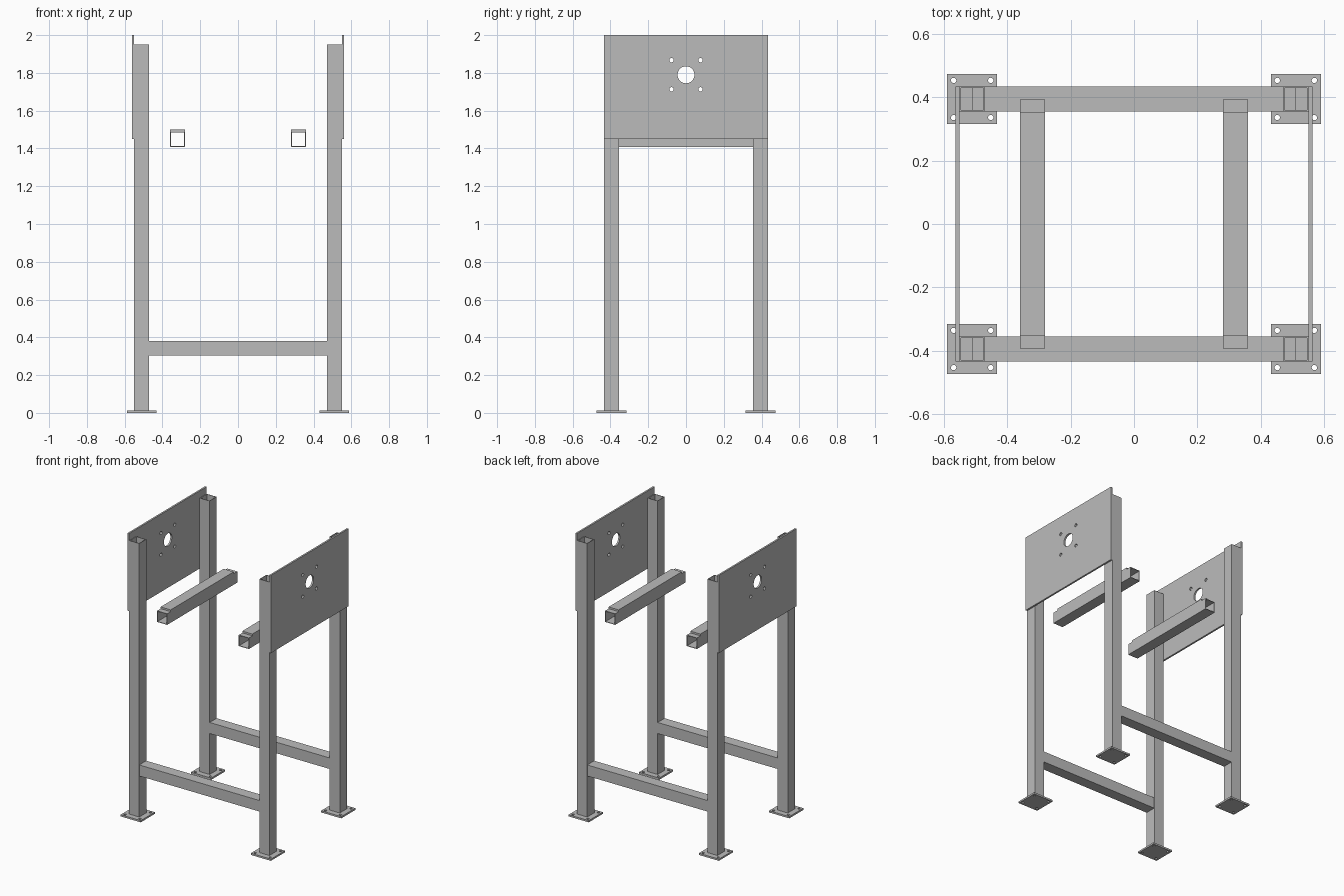
import bpy
import bmesh
import math
from mathutils import Matrix, Vector

cube = bpy.data.objects.get("Cube")
if cube:
    bpy.data.objects.remove(cube, do_unlink=True)

steel = bpy.data.materials.new("plain grey steel")
steel.use_nodes = True
GREY = (0.5, 0.5, 0.5, 1)
steel.diffuse_color = GREY
steel.node_tree.nodes["Principled BSDF"].inputs["Base Color"].default_value = GREY

TUBE = 0.0787          # outer width of the square tube
WALL = 0.004
LEG_X, LEG_Y = 0.51, 0.394
PLATE = 0.0125         # thickness of flat plates
AXES = {"x": 0, "y": 1, "z": 2}


def finish(bm, name, location):
    mesh = bpy.data.meshes.new(name)
    bm.to_mesh(mesh)
    bm.free()
    mesh.materials.append(steel)
    obj = bpy.data.objects.new(name, mesh)
    obj.location = location
    bpy.context.collection.objects.link(obj)
    return obj


def box(bm, size):
    bmesh.ops.create_cube(bm, size=1)
    bmesh.ops.scale(bm, vec=size, verts=bm.verts)


def square_tube(name, axis, length, location, width=TUBE):
    """Open-ended hollow square tube along one axis."""
    bm = bmesh.new()
    i = AXES[axis]
    size = [width] * 3
    size[i] = length
    box(bm, size)
    bm.normal_update()
    ends = [f for f in bm.faces if abs(f.normal[i]) > 0.5]
    bmesh.ops.delete(bm, geom=ends, context="FACES_ONLY")
    obj = finish(bm, name, location)
    shell = obj.modifiers.new("wall", "SOLIDIFY")
    shell.thickness = WALL
    shell.offset = -1
    shell.use_even_offset = True
    return obj


def drilled_plate(name, width, height, holes, location, rotation=None):
    """Flat plate in its local XY plane; holes are (x, y, radius, sides)."""
    bm = bmesh.new()
    w, h = width / 2, height / 2
    loops = [[(-w, -h), (w, -h), (w, h), (-w, h)]]
    for x, y, r, n in holes:
        angles = [math.tau * k / n for k in range(n)]
        loops.append([(x + r * math.cos(a), y + r * math.sin(a)) for a in angles])
    for loop in loops:
        verts = [bm.verts.new((x, y, 0)) for x, y in loop]
        for a, b in zip(verts, verts[1:] + verts[:1]):
            bm.edges.new((a, b))
    bmesh.ops.triangle_fill(bm, use_beauty=True, use_dissolve=False,
                            edges=bm.edges[:], normal=Vector((0, 0, 1)))
    bmesh.ops.recalc_face_normals(bm, faces=bm.faces[:])
    if rotation:
        bmesh.ops.transform(bm, matrix=rotation, verts=bm.verts)
    obj = finish(bm, name, location)
    slab = obj.modifiers.new("thickness", "SOLIDIFY")
    slab.thickness = PLATE
    slab.offset = 0
    return obj


CORNERS = [(sx, sy) for sx in (-1, 1) for sy in (-1, 1)]
SIDE = {-1: "right", 1: "left"}
END = {-1: "front", 1: "back"}

# Legs standing on drilled foot plates
LEG_TOP = 1.95
foot_holes = [(sx * 0.0585, sy * 0.0585, 0.0085, 16) for sx, sy in CORNERS]
for sx, sy in CORNERS:
    tag = f"{END[sy]}_{SIDE[sx]}"
    x, y = sx * LEG_X, sy * LEG_Y
    square_tube(f"leg_{tag}", "z", LEG_TOP - PLATE,
                (x, y, (LEG_TOP + PLATE) / 2))
    drilled_plate(f"foot_plate_{tag}", 0.1575, 0.1575, foot_holes,
                  (x, y, PLATE / 2))

# Lower crossbars, ending inside the legs
for sy in (-1, 1):
    square_tube(f"crossbar_{END[sy]}", "x", 2 * LEG_X,
                (0, sy * LEG_Y, 0.342), TUBE - 0.0006)

# Side plates with a shaft hole and four bolt holes
upright = Matrix.Rotation(math.pi / 2, 4, "Z") @ Matrix.Rotation(math.pi / 2, 4, "X")
plate_z, hole_z = 1.725, 1.79
dz = hole_z - plate_z
side_holes = [(0, dz, 0.045, 32)]
side_holes += [(sx * 0.077, dz + sy * 0.077, 0.0115, 16) for sx, sy in CORNERS]
for sx in (-1, 1):
    x = sx * (LEG_X + TUBE / 2 + PLATE / 2)
    drilled_plate(f"side_plate_{SIDE[sx]}", 2 * LEG_Y + TUBE, 0.55, side_holes,
                  (x, 0, plate_z), upright)

# Upper rails, each with a flat strip on top
for sx in (-1, 1):
    x = sx * 0.32
    square_tube(f"rail_{SIDE[sx]}", "y", 0.785, (x, 0, 1.448))
    bm = bmesh.new()
    box(bm, (TUBE, 0.706, PLATE))
    finish(bm, f"rail_strip_{SIDE[sx]}", (x, 0, 1.448 + TUBE / 2 + PLATE / 2))
